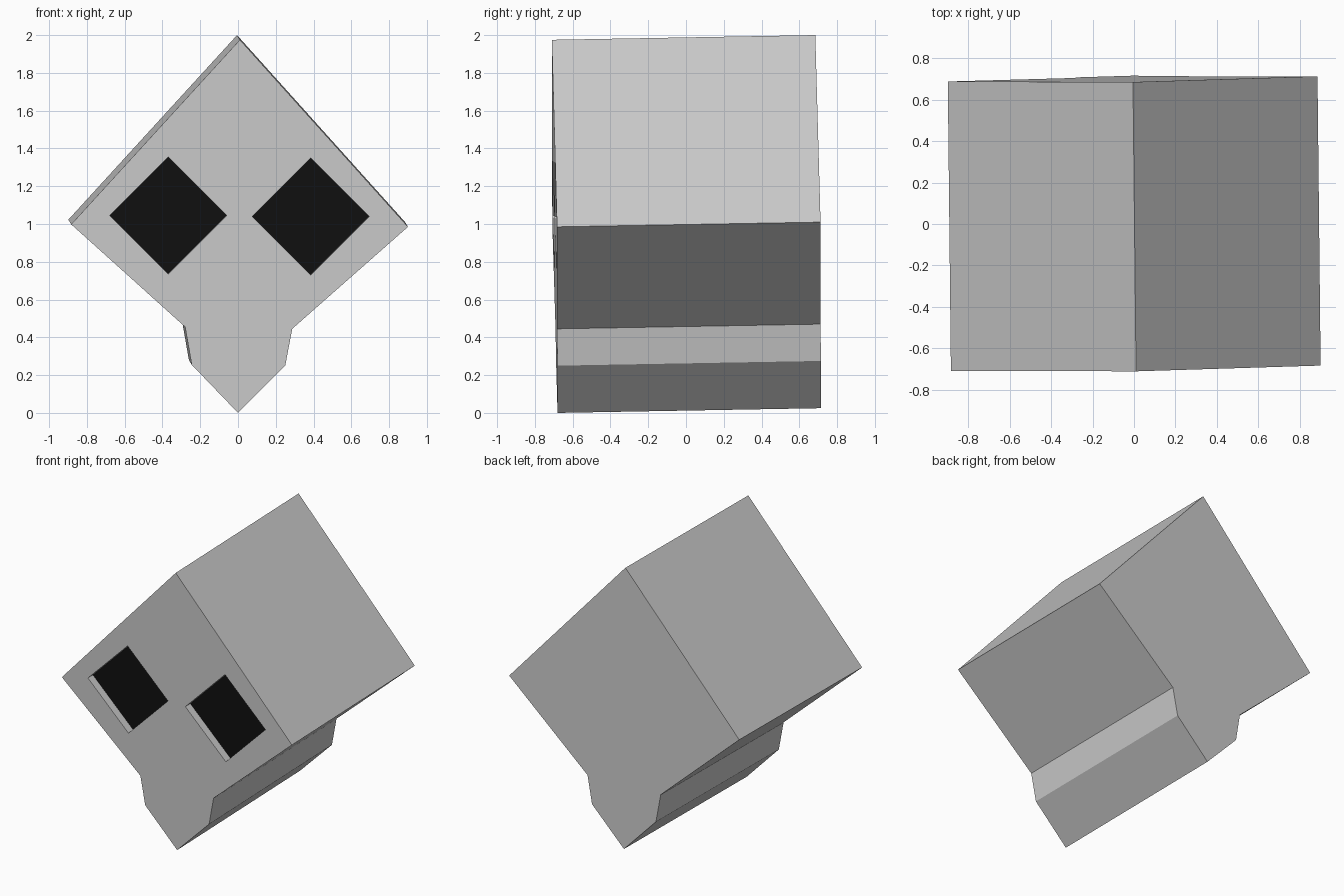
import bpy, bmesh
from mathutils import Vector

if "Cube" in bpy.data.objects:
    bpy.data.objects.remove(bpy.data.objects["Cube"])


def material(name, value):
    m = bpy.data.materials.new(name)
    m.diffuse_color = (value, value, value, 1)
    m.use_nodes = True
    m.node_tree.nodes["Principled BSDF"].inputs["Base Color"].default_value = m.diffuse_color
    return m


# Head silhouette seen from the front (x, z)
PROFILE = [(0.01, 1.975), (0.9, 0.985), (0.287, 0.445), (0.25, 0.25),
           (0.0, 0.0), (-0.245, 0.255), (-0.28, 0.455), (-0.883, 0.998)]
EXTRUDE = Vector((-0.015, 1.395, 0.025))     # slightly tilted depth axis
SOCKET_DEPTH = 0.04                          # fraction of the head depth
EYE_CENTRES = [(-0.37, 1.045), (0.385, 1.04)]
EYE_R = 0.31


def on_front(x, z):
    """Point on the slightly tilted front plane."""
    return Vector((x, -0.68 + 0.014 * x - 0.0155 * z, z))


def ring(bm, pts, offset=Vector()):
    return [bm.verts.new(on_front(x, z) + offset) for x, z in pts]


def bridge(bm, a, b):
    n = len(a)
    for i in range(n):
        j = (i + 1) % n
        bm.faces.new((a[i], a[j], b[j], b[i]))


bm = bmesh.new()

# Head shell: sides and back
front = ring(bm, PROFILE)
back = ring(bm, PROFILE, EXTRUDE)
bridge(bm, front, back)
bm.faces.new(back)
rims = [front]

# Recessed diamond eye sockets with black floors
for cx, cz in EYE_CENTRES:
    pts = [(cx - EYE_R, cz), (cx, cz + EYE_R), (cx + EYE_R, cz), (cx, cz - EYE_R)]
    rim = ring(bm, pts)
    floor = ring(bm, pts, EXTRUDE * SOCKET_DEPTH)
    bridge(bm, rim, floor)
    bm.faces.new(floor).material_index = 1
    rims.append(rim)

# Front face filled around the sockets
edges = [bm.edges.get((r[i], r[(i + 1) % len(r)])) for r in rims for i in range(len(r))]
bmesh.ops.triangle_fill(bm, use_beauty=True, use_dissolve=False,
                        edges=edges, normal=(0, -1, 0))
bmesh.ops.recalc_face_normals(bm, faces=bm.faces)

mesh = bpy.data.meshes.new("head")
bm.to_mesh(mesh)
bm.free()
mesh.materials.append(material("light grey", 0.6))
mesh.materials.append(material("black", 0.005))
head = bpy.data.objects.new("head", mesh)
bpy.context.collection.objects.link(head)
